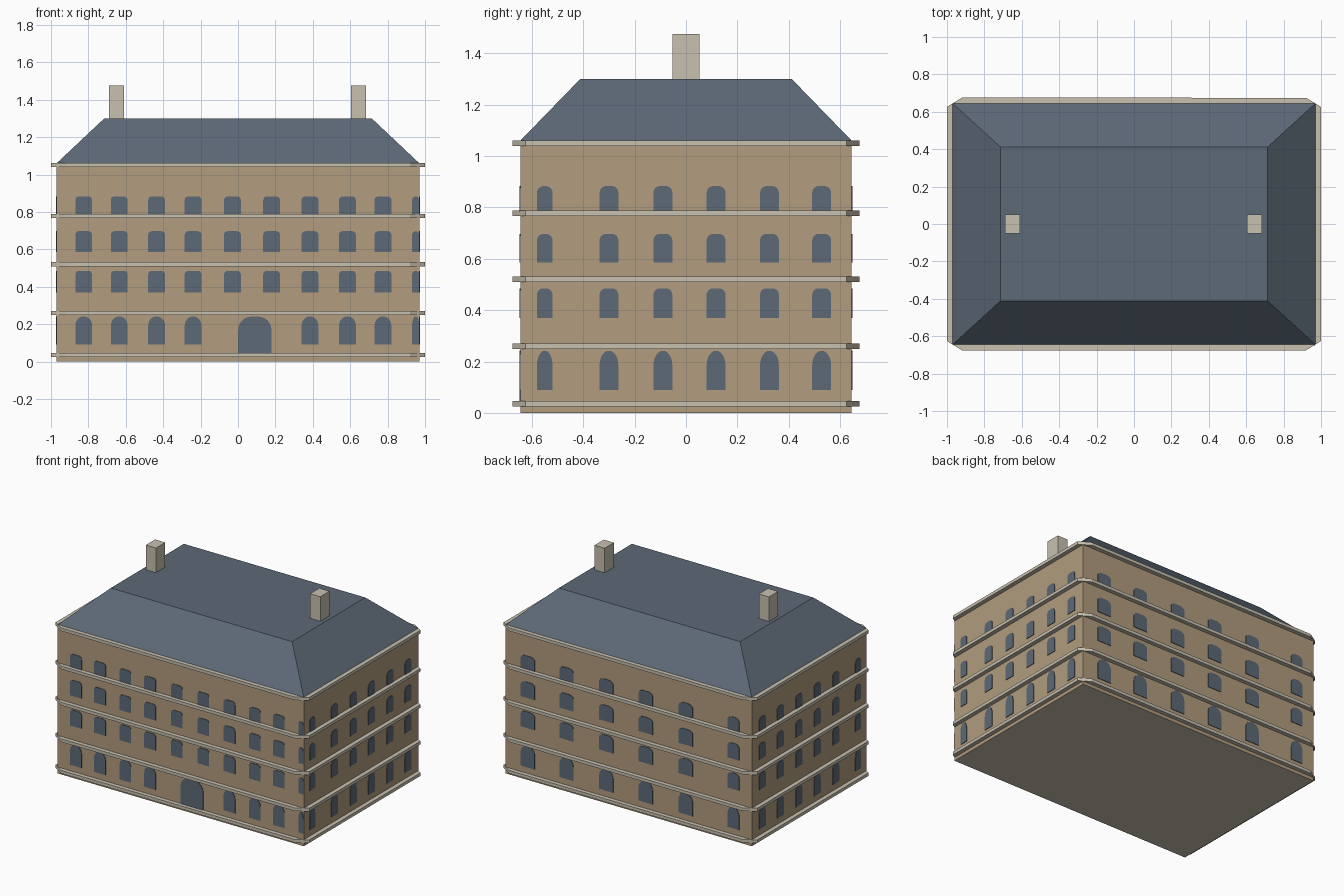
import bpy, bmesh, math
from mathutils import Matrix, Vector

cube = bpy.data.objects.get("Cube")
if cube:
    bpy.data.objects.remove(cube, do_unlink=True)


def material(name, rgb):
    m = bpy.data.materials.new(name)
    m.use_nodes = True
    m.diffuse_color = (*rgb, 1)
    m.node_tree.nodes["Principled BSDF"].inputs["Base Color"].default_value = (*rgb, 1)
    return m


TAN = material("tan wall", (0.445, 0.332, 0.209))
STONE = material("pale stone", (0.578, 0.533, 0.434))
SLATE = material("slate blue", (0.110, 0.142, 0.184))

HX, HY = 0.97, 0.645      # half size of the walls
EAVE, RIDGE = 1.06, 1.30


def finish(name, bm, *mats):
    bmesh.ops.recalc_face_normals(bm, faces=bm.faces)
    mesh = bpy.data.meshes.new(name)
    bm.to_mesh(mesh)
    bm.free()
    for m in mats:
        mesh.materials.append(m)
    ob = bpy.data.objects.new(name, mesh)
    bpy.context.collection.objects.link(ob)
    return ob


def loft(bm, lower, upper):
    """Closed solid between two matching loops of points."""
    a = [bm.verts.new(p) for p in lower]
    b = [bm.verts.new(p) for p in upper]
    bm.faces.new(a[::-1])
    bm.faces.new(b)
    for i in range(len(a)):
        j = (i + 1) % len(a)
        bm.faces.new((a[i], a[j], b[j], b[i]))


def rect(hx, hy, z, cx=0):
    return [Vector((cx + sx * hx, sy * hy, z))
            for sx, sy in ((-1, -1), (1, -1), (1, 1), (-1, 1))]


# Walls, with a stone underside
bm = bmesh.new()
loft(bm, rect(HX, HY, 0), rect(HX, HY, EAVE))
walls = finish("walls", bm, TAN, STONE)
for f in walls.data.polygons:
    f.material_index = int(f.normal.z < -0.5)

# Hipped roof with a flat top
bm = bmesh.new()
loft(bm, rect(HX, HY, EAVE), rect(0.715, 0.412, RIDGE))
finish("roof", bm, SLATE)

# Chimneys
for name, x in (("right_chimney", -0.65), ("left_chimney", 0.645)):
    bm = bmesh.new()
    loft(bm, rect(0.04, 0.052, RIDGE - 0.01, x), rect(0.04, 0.052, 1.475, x))
    finish(name, bm, STONE)


# Stone bands: one tapered strip along each wall
def band(name, z, half):
    bm = bmesh.new()
    for quarter in range(4):
        along, out, cut = (HX, HY, 0.05) if quarter % 2 == 0 else (HY, HX, 0.02)
        turn = Matrix.Rotation(quarter * math.pi / 2, 3, 'Z')
        outline = [(-along, -out), (-along + cut, -out - 0.03),
                   (along - cut, -out - 0.03), (along, -out)]
        loft(bm, [turn @ Vector((x, y, z - half)) for x, y in outline],
             [turn @ Vector((x, y, z + half)) for x, y in outline])
    finish(name, bm, STONE)


for name, z in (("plinth_band", 0.035), ("first_floor_band", 0.26),
                ("second_floor_band", 0.52), ("third_floor_band", 0.778),
                ("eave_band", 1.05)):
    band(name, z, 0.011)


# Windows: thin round-shouldered plates
def opening(u, width, bottom, top, shoulder, drop):
    h = width / 2
    rx = min(h, shoulder)
    pts = [(u - h, bottom), (u + h, bottom)]
    arc = [math.radians(a) for a in range(0, 91, 15)]
    right = [(h - rx + rx * math.cos(a), top - drop + drop * math.sin(a)) for a in arc]
    left = [(-x, z) for x, z in reversed(right)]
    if rx == h:
        left = left[1:]
    return pts + [(u + x, z) for x, z in right + left]


def window_plates(name, quarter, openings):
    out = HY if quarter % 2 == 0 else HX
    turn = Matrix.Rotation(quarter * math.pi / 2, 3, 'Z')
    bm = bmesh.new()
    for shape in openings:
        loft(bm, [turn @ Vector((u, -out + 0.002, z)) for u, z in shape],
             [turn @ Vector((u, -out - 0.004, z)) for u, z in shape])
    finish(name, bm, SLATE)


# Upper rows: bottom, top
UPPER = ((0.37, 0.485), (0.585, 0.697), (0.785, 0.883))
GROUND = (0.09, 0.242)

# Front: ten columns, the last one cut by the corner, and a door
columns = [(u, 0.09) for u in (-0.825, -0.635, -0.435, -0.24, -0.03,
                               0.18, 0.385, 0.585, 0.775)] + [(0.95, 0.038)]
front = [opening(u, w, lo, hi, 0.02, 0.02) for lo, hi in UPPER for u, w in columns]
front += [opening(u, w, *GROUND, 0.045, 0.05) for u, w in columns if abs(u - 0.08) > 0.15]
front.append(opening(0.09, 0.178, 0.045, 0.24, 0.07, 0.07))
window_plates("front_windows", 0, front)

# Sides and back: six columns, scaled to the wall and mirrored as needed
SIX = [(-0.55, 0.06)] + [(u, 0.073) for u in (-0.3, -0.09, 0.117, 0.325, 0.528)]


def six_columns(name, quarter, scale):
    cols = [(u * scale, w * abs(scale)) for u, w in SIX]
    shapes = [opening(u, w, lo, hi, 0.025 * abs(scale), 0.025)
              for lo, hi in UPPER for u, w in cols]
    shapes += [opening(u, w, *GROUND, 1, 0.055) for u, w in cols]
    window_plates(name, quarter, shapes)


six_columns("left_windows", 1, 1)
six_columns("back_windows", 2, -HX / HY)
six_columns("right_windows", 3, -1)
